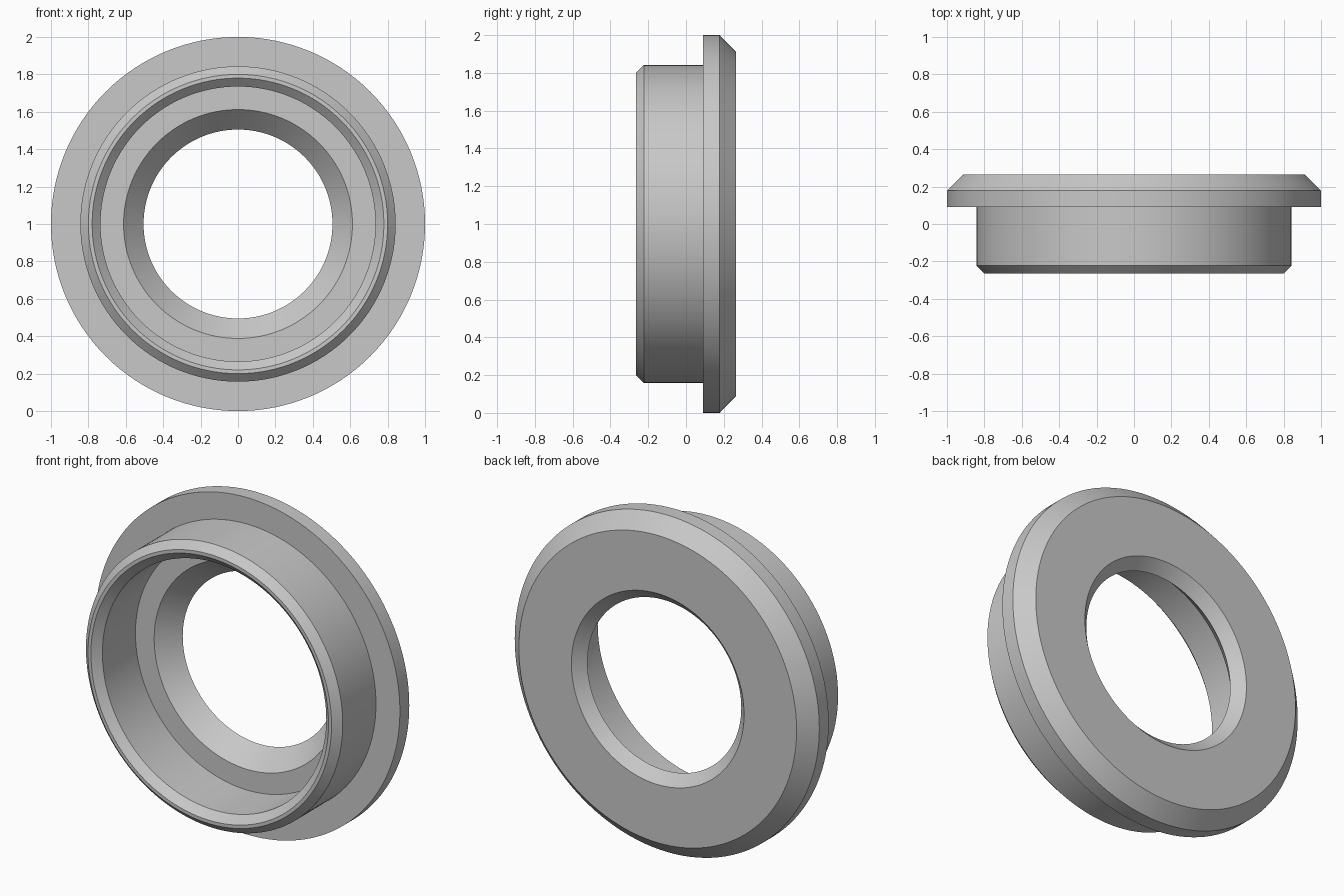
import bpy
import bmesh
import math
from mathutils import Vector

cube = bpy.data.objects.get("Cube")
if cube:
    bpy.data.objects.remove(cube, do_unlink=True)

SEGMENTS = 128
CENTRE_Z = 1.0

# One plain grey material
grey = bpy.data.materials.new("light grey")
grey.use_nodes = True
colour = (0.58, 0.58, 0.58, 1)
grey.diffuse_color = colour
grey.node_tree.nodes["Principled BSDF"].inputs["Base Color"].default_value = colour


def lathe(name, profile):
    """Spin a closed (radius, depth) profile round the front-to-back axis."""
    bm = bmesh.new()
    rings = []
    for i in range(SEGMENTS):
        a = 2 * math.pi * i / SEGMENTS
        rings.append([bm.verts.new(Vector((r * math.cos(a), y, CENTRE_Z + r * math.sin(a))))
                      for r, y in profile])
    n = len(profile)
    for i in range(SEGMENTS):
        here, there = rings[i], rings[(i + 1) % SEGMENTS]
        for j in range(n):
            k = (j + 1) % n
            bm.faces.new((here[j], here[k], there[k], there[j]))
    bmesh.ops.recalc_face_normals(bm, faces=bm.faces)
    mesh = bpy.data.meshes.new(name)
    bm.to_mesh(mesh)
    bm.free()
    mesh.materials.append(grey)
    obj = bpy.data.objects.new(name, mesh)
    bpy.context.collection.objects.link(obj)
    bpy.ops.object.select_all(action="DESELECT")
    obj.select_set(True)
    bpy.context.view_layer.objects.active = obj
    bpy.ops.object.shade_smooth_by_angle(angle=math.radians(30))
    return obj


# Collar with chamfered lip, rear flange and a double-bevelled bore
lathe("flanged_ring", [
    (0.78, -0.265), (0.80, -0.265),      # front lip
    (0.843, -0.222), (0.843, 0.09),      # collar wall
    (1.0, 0.09), (1.0, 0.178),           # flange
    (0.912, 0.265), (0.567, 0.265),      # back face
    (0.505, 0.203), (0.612, 0.088),      # bore throat and inner bevel
    (0.735, 0.088), (0.735, -0.222),     # recess floor and wall
])
